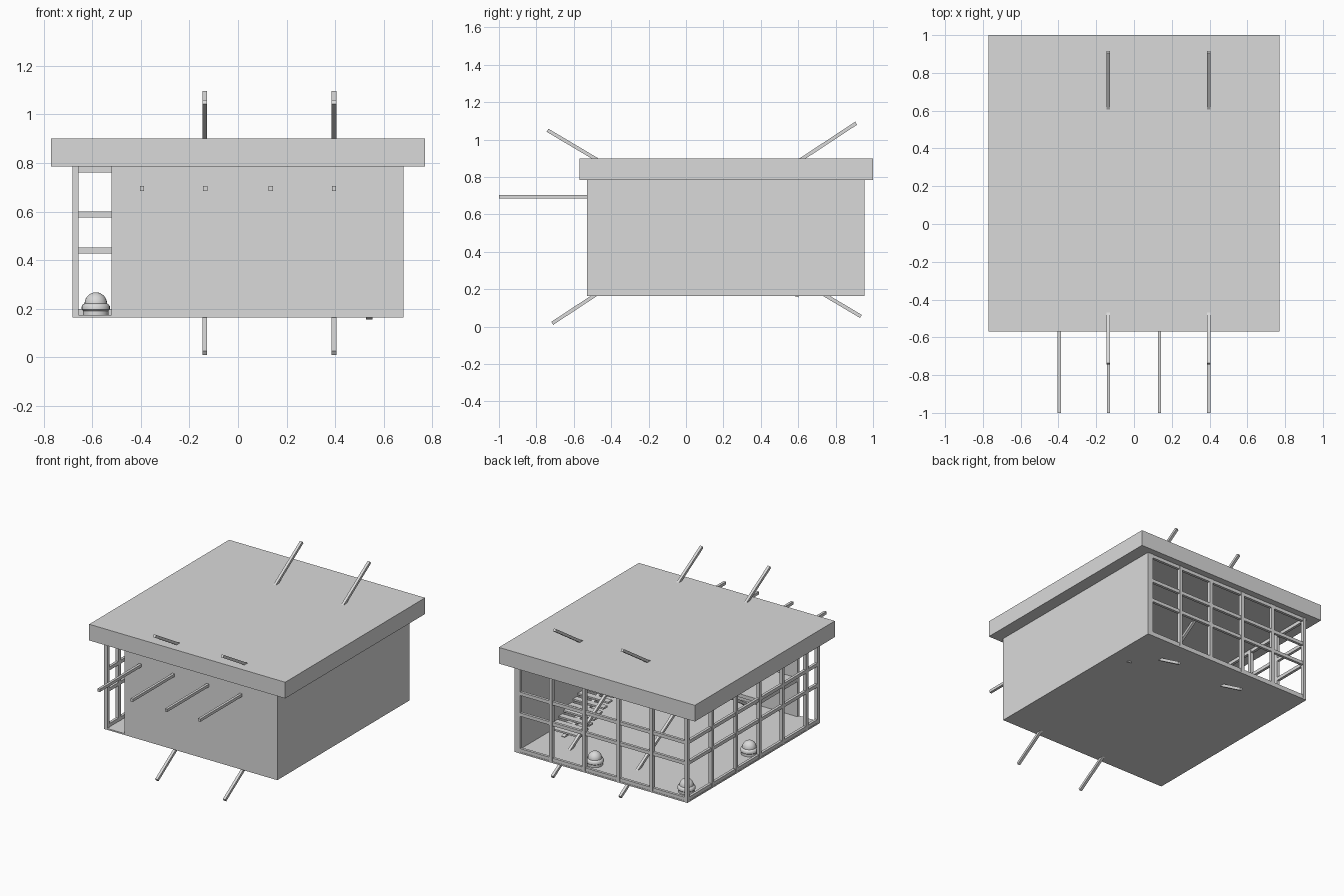
import bpy, bmesh, math
from mathutils import Vector

old = bpy.data.objects.get("Cube")
if old:
    bpy.data.objects.remove(old, do_unlink=True)

GREY = (0.7, 0.7, 0.7, 1.0)
grey = bpy.data.materials.new("plain grey")
grey.use_nodes = True
grey.diffuse_color = GREY
grey.node_tree.nodes["Principled BSDF"].inputs["Base Color"].default_value = GREY


def box(name, x, y, z):
    """Box given by its (min, max) range on each axis."""
    bpy.ops.mesh.primitive_cube_add(size=1)
    ob = bpy.context.object
    ob.name = name
    for v in ob.data.vertices:
        v.co = [r[0] if c < 0 else r[1] for c, r in zip(v.co, (x, y, z))]
    ob.data.materials.append(grey)
    return ob


def around(c, size):
    return (c - size / 2, c + size / 2)


def beam(name, x, start, end, size):
    """Square beam in the plane x, between two (y, z) points."""
    a, b = Vector((x, *start)), Vector((x, *end))
    half = (b - a).length / 2
    ob = box(name, around(0, size), (-half, half), around(0, size))
    ob.location = (a + b) / 2
    ob.rotation_euler.x = math.atan2(b.z - a.z, b.y - a.y)
    return ob


def lathe(name, profile, x, y, steps=24):
    """Turn a (radius, z) profile around a vertical axis."""
    bm = bmesh.new()
    verts = [bm.verts.new((r, 0, z)) for r, z in profile]
    edges = [bm.edges.new(p) for p in zip(verts, verts[1:])]
    bmesh.ops.spin(bm, geom=verts + edges, cent=(0, 0, 0), axis=(0, 0, 1),
                   angle=math.tau, steps=steps)
    bmesh.ops.remove_doubles(bm, verts=bm.verts, dist=0.0001)
    bmesh.ops.recalc_face_normals(bm, faces=bm.faces)
    mesh = bpy.data.meshes.new(name)
    bm.to_mesh(mesh)
    bm.free()
    mesh.materials.append(grey)
    ob = bpy.data.objects.new(name, mesh)
    bpy.context.collection.objects.link(ob)
    ob.location = (x, y, 0)
    bpy.ops.object.select_all(action='DESELECT')
    ob.select_set(True)
    bpy.context.view_layer.objects.active = ob
    bpy.ops.object.shade_smooth_by_angle(angle=math.radians(35))


# Main shell
SIDE, FRONT, BACK = 0.68, -0.53, 0.955
FLOOR, CEILING = 0.175, 0.785
BAR = 0.024
box("roof", (-0.77, 0.77), (-0.57, 1.0), (CEILING, 0.9))
box("floor", (-SIDE, SIDE), (FRONT, BACK), (0.165, FLOOR))
box("left_wall", (0.66, SIDE), (FRONT, BACK), (FLOOR, CEILING))
box("front_wall", (-0.52, 0.66), (FRONT, FRONT + 0.02), (FLOOR, CEILING))

# Window frame: posts and rails on the back and the right side
EDGE = SIDE - BAR / 2
BACK_LINE = BACK - BAR / 2
grid = (-0.395, -0.135, 0.135, 0.395)
for x in (-EDGE, *grid, 0.66 - BAR / 2):
    box("back_post", around(x, BAR), around(BACK_LINE, BAR), (FLOOR, CEILING))
for y in (FRONT + BAR / 2, -0.39, -0.125, 0.135, 0.4, 0.67):
    box("side_post", around(-EDGE, BAR), around(y, BAR), (FLOOR, CEILING))
for z in (FLOOR + BAR / 2, 0.44, 0.588, CEILING - BAR / 2):
    box("back_rail", (-SIDE, 0.66), around(BACK_LINE, BAR * 0.8), around(z, BAR))
    box("side_rail", around(-EDGE, BAR * 0.8), (FRONT, BACK), around(z, BAR))

# Horizontal beams jutting out of the front
for x in grid:
    box("front_beam", around(x, 0.018), (-1.0, FRONT + 0.02), around(0.695, 0.02))

# Crossed braces running through floor and roof
for x in (-0.137, 0.395):
    beam("rising_brace", x, (-0.715, 0.018), (0.91, 1.088), 0.019)
    beam("falling_brace", x, (-0.74, 1.05), (0.935, 0.055), 0.019)

# Upper floor along the front wall
box("upper_floor", (-0.52, 0.67), (FRONT + 0.02, -0.1), (0.425, 0.45))

# Open staircase on a central stringer
beam("stair_stringer", 0.54, (0.605, 0.168), (-0.1, 0.432), 0.025)
TREADS = 13
for i in range(TREADS):
    t = (i + 0.5) / TREADS
    box("stair_tread", (0.42, 0.66), around(0.6 - 0.7 * t, 0.045),
        around(FLOOR + 0.015 + 0.26 * t, 0.012))

# Domed floor units
dome = [(0.046 * math.cos(a), 0.222 + 0.046 * math.sin(a))
        for a in (math.pi / 2 * i / 8 for i in range(8))]
profile = [(0, 0.167), (0.053, 0.167), (0.053, 0.192), (0.058, 0.197),
           (0.058, 0.21), (0.054, 0.217), *dome, (0, 0.268)]
for x, y in ((0.135, 0.83), (-0.585, 0.125), (-0.585, 0.83)):
    lathe("domed_unit", profile, x, y)
